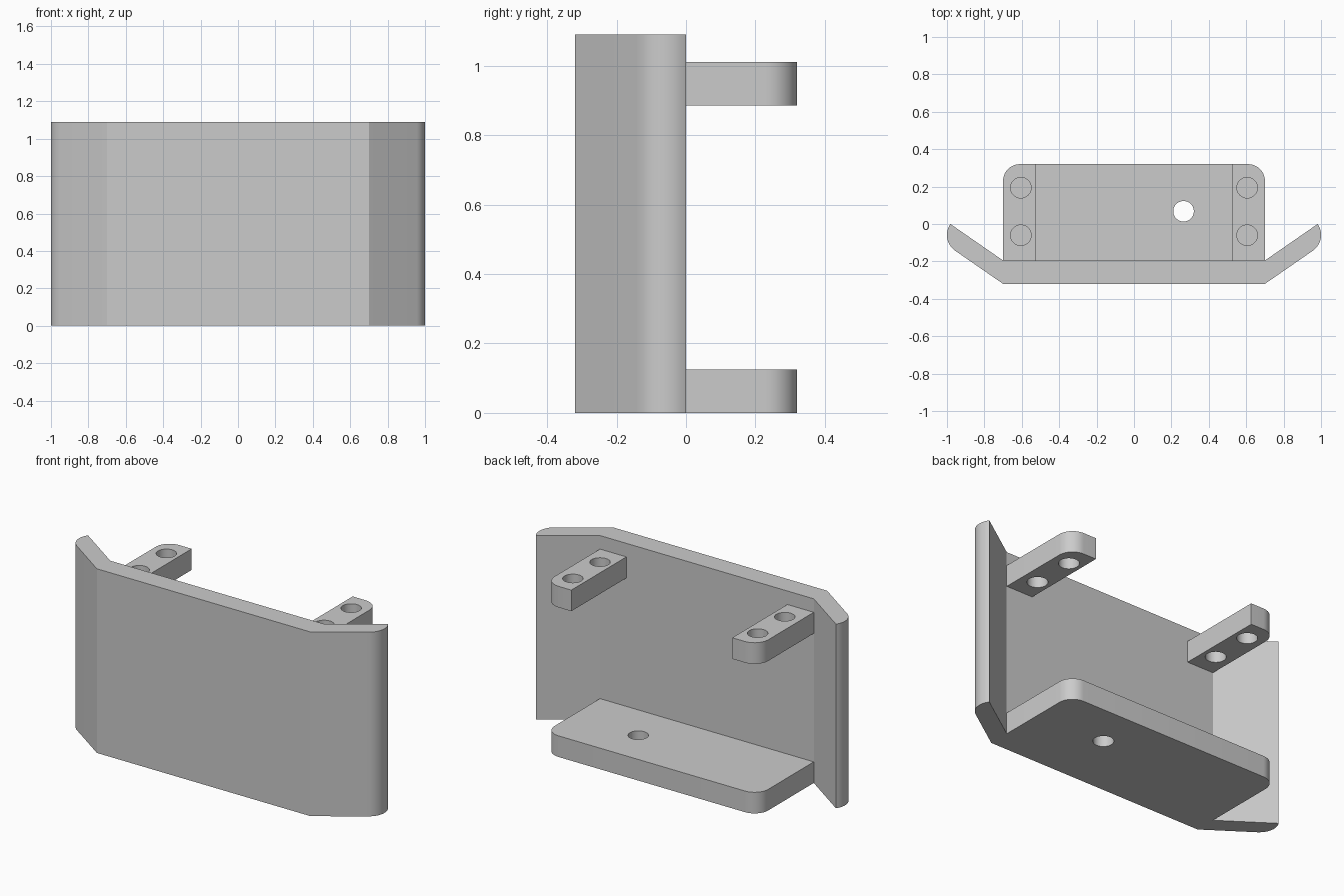
import bpy, bmesh, math
from math import cos, sin, pi
from mathutils import Vector

if "Cube" in bpy.data.objects:
    bpy.data.objects.remove(bpy.data.objects["Cube"], do_unlink=True)

GREY = (0.6, 0.6, 0.6, 1)
grey = bpy.data.materials.new("plain grey")
grey.use_nodes = True
grey.diffuse_color = GREY
grey.node_tree.nodes["Principled BSDF"].inputs["Base Color"].default_value = GREY

HALF, FRONT, BACK, INNER = 0.70, -0.32, 0.32, -0.195
HEIGHT, THICK, ROUND, HOLE = 1.09, 0.125, 0.09, 0.055


def arc(center, radius, start, end, steps=12):
    return [(center[0] + radius * cos(start + (end - start) * i / steps),
             center[1] + radius * sin(start + (end - start) * i / steps))
            for i in range(steps + 1)]


def mirrored(points):
    return [(-x, y) for x, y in reversed(points)]


def extrude(name, profile, z0, z1):
    bm = bmesh.new()
    base = bm.faces.new([bm.verts.new((x, y, z0)) for x, y in profile])
    top = bmesh.ops.extrude_face_region(bm, geom=[base])["geom"]
    bmesh.ops.translate(bm, vec=(0, 0, z1 - z0),
                        verts=[v for v in top if isinstance(v, bmesh.types.BMVert)])
    bmesh.ops.recalc_face_normals(bm, faces=bm.faces)
    mesh = bpy.data.meshes.new(name)
    bm.to_mesh(mesh)
    bm.free()
    mesh.materials.append(grey)
    obj = bpy.data.objects.new(name, mesh)
    bpy.context.collection.objects.link(obj)
    return obj


def drill(obj, centers, z0, z1):
    bpy.context.view_layer.objects.active = obj
    for c in centers:
        cutter = extrude("hole_cutter", arc(c, HOLE, 0, 2 * pi, 40)[:-1], z0 - 0.1, z1 + 0.1)
        cutter.hide_render = True
        mod = obj.modifiers.new("hole", "BOOLEAN")
        mod.object, mod.operation, mod.solver = cutter, "DIFFERENCE", "EXACT"
        bpy.ops.object.modifier_apply(modifier=mod.name)
        bpy.data.objects.remove(cutter, do_unlink=True)


# Bent front panel with angled wings and rounded wing tips
tip, bend = Vector((0.982, 0.0)), Vector((HALF, INNER))
along = (tip - bend).normalized()
angle = math.atan2(along.y, along.x)
radius = THICK * cos(angle)
tip_arc = arc(tip - along * radius, radius, angle - pi / 2, angle)
right_side = [(HALF, FRONT)] + tip_arc + [(HALF, INNER)]
panel = extrude("front_panel", right_side + mirrored(right_side), 0, HEIGHT)

# Bottom shelf with rounded back corners and one hole
corner = arc((HALF - ROUND, BACK - ROUND), ROUND, 0, pi / 2)
half_shelf = [(HALF, INNER)] + corner
shelf = extrude("bottom_shelf", half_shelf + mirrored(half_shelf), 0, THICK)
drill(shelf, [(0.265, 0.068)], 0, THICK)

# Two upper mounting tabs, each with two holes
parts = [panel, shelf]
TAB_LOW, TAB_HIGH, TAB_IN = 0.885, 1.01, 0.527
tab_profile = [(TAB_IN, INNER), (HALF, INNER)] + corner + [(TAB_IN, BACK)]
for name, side in (("left_tab", 1), ("right_tab", -1)):
    tab = extrude(name, tab_profile if side > 0 else mirrored(tab_profile), TAB_LOW, TAB_HIGH)
    drill(tab, [(side * 0.605, y) for y in (0.194, -0.06)], TAB_LOW, TAB_HIGH)
    parts.append(tab)

# Smooth the rounded walls and keep the edges crisp
bpy.ops.object.select_all(action="DESELECT")
for part in parts:
    part.select_set(True)
bpy.context.view_layer.objects.active = panel
bpy.ops.object.shade_smooth_by_angle(angle=math.radians(25))
